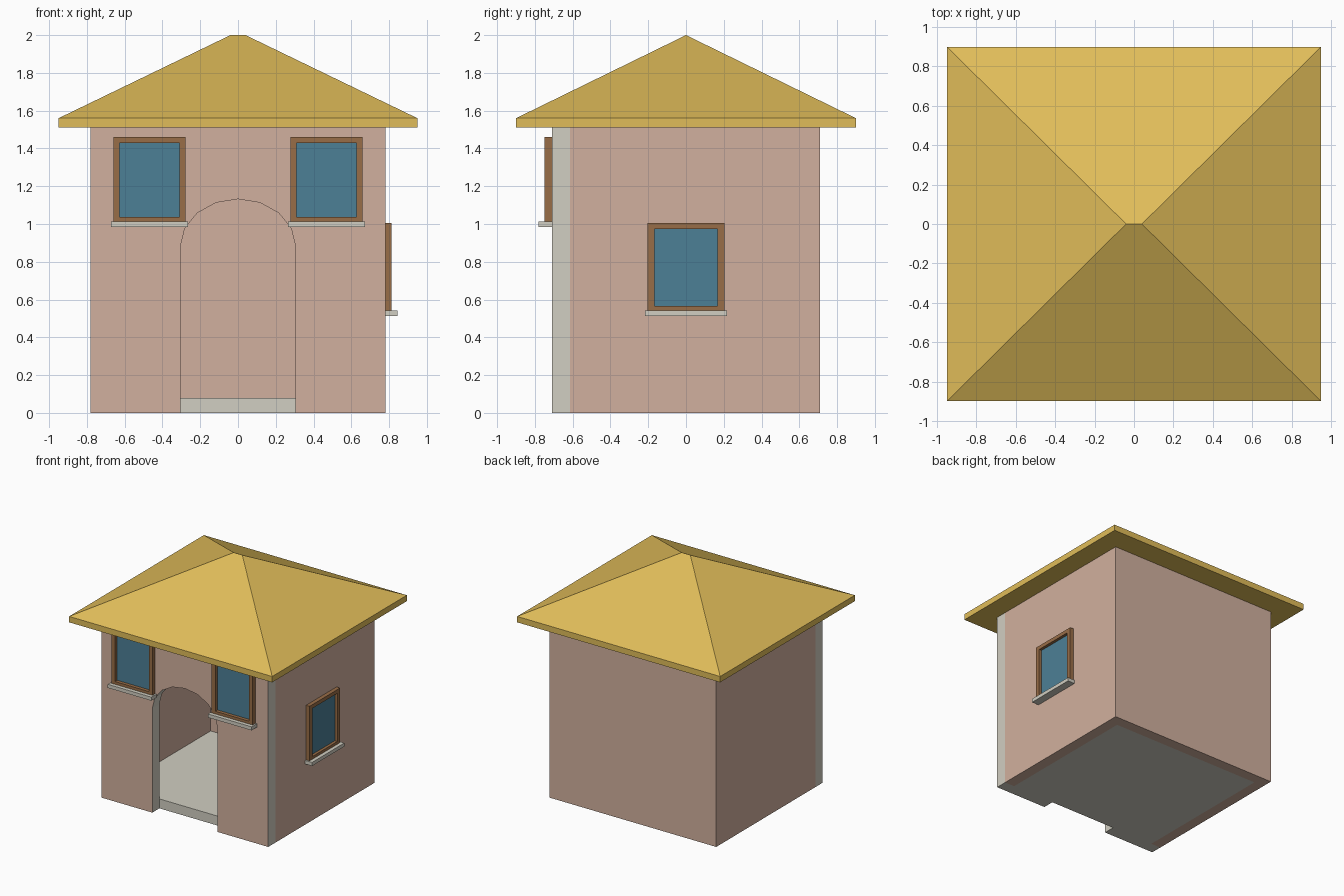
import bpy, bmesh, math
from mathutils import Vector, Matrix

if "Cube" in bpy.data.objects:
    bpy.data.objects.remove(bpy.data.objects["Cube"])


def srgb(r, g, b):
    return tuple((c / 12.92 if c <= 0.04045 else ((c + 0.055) / 1.055) ** 2.4) for c in (r, g, b)) + (1,)


def material(name, *rgb):
    m = bpy.data.materials.new(name)
    m.diffuse_color = srgb(*rgb)
    m.use_nodes = True
    m.node_tree.nodes["Principled BSDF"].inputs["Base Color"].default_value = m.diffuse_color
    return m


PINK = material("pink plaster", 0.82, 0.69, 0.62)
STONE = material("pale stone", 0.82, 0.81, 0.76)
ROOF = material("yellow roof", 0.88, 0.74, 0.35)
WOOD = material("brown wood", 0.60, 0.43, 0.28)
GLASS = material("blue glass", 0.30, 0.50, 0.59)

W, D, H, T = 0.78, 0.71, 1.51, 0.09      # half width, half depth, height, wall thickness
FRONT_IN = -0.615                        # inner plane of the front slab


def finish(bm, name, mats, matrix=None):
    bmesh.ops.recalc_face_normals(bm, faces=bm.faces)
    me = bpy.data.meshes.new(name)
    bm.to_mesh(me)
    bm.free()
    for m in mats:
        me.materials.append(m)
    ob = bpy.data.objects.new(name, me)
    if matrix:
        ob.matrix_world = matrix
    bpy.context.collection.objects.link(ob)
    return ob


def prism(bm, points, offset):
    """Extrude a closed 3D outline along an offset."""
    face = bm.faces.new([bm.verts.new(p) for p in points])
    ext = bmesh.ops.extrude_face_region(bm, geom=[face], use_keep_orig=True)
    bmesh.ops.translate(bm, vec=offset, verts=[v for v in ext["geom"] if isinstance(v, bmesh.types.BMVert)])


def box(name, lo, hi, mat, matrix=None):
    bm = bmesh.new()
    bmesh.ops.create_cube(bm, size=1)
    for v in bm.verts:
        v.co = Vector([(a + b) / 2 + c * (b - a) for a, b, c in zip(lo, hi, v.co)])
    return finish(bm, name, [mat], matrix)


# Side and back walls: one U-shaped plan, extruded up
bm = bmesh.new()
plan = [(-W, FRONT_IN), (-W, D), (W, D), (W, FRONT_IN),
        (W - T, FRONT_IN), (W - T, D - T), (T - W, D - T), (T - W, FRONT_IN)]
prism(bm, [(x, y, 0) for x, y in plan], (0, 0, H))
finish(bm, "side_and_back_walls", [PINK])

# Front slab with arched doorway: stone edges, pink front
bm = bmesh.new()
arch = [(0.305 * math.cos(a), 0.88 + 0.252 * math.sin(a)) for a in (math.pi * i / 8 for i in range(9))]
outline = [(W, 0), (W, H), (-W, H), (-W, 0), (-0.305, 0)] + arch[::-1] + [(0.305, 0)]
prism(bm, [(x, -D, z) for x, z in outline], (0, FRONT_IN + D, 0))
for f in bm.faces:
    f.material_index = int(all(v.co.y < -D + 0.001 for v in f.verts))
finish(bm, "front_wall", [STONE, PINK])

# Floor
box("floor", (T - W, FRONT_IN, 0), (W - T, D - T, 0.08), STONE)

# Hipped roof: eave slab rising to a short ridge
bm = bmesh.new()
rings = [[bm.verts.new((sx * 0.95, sy * 0.9, z)) for sx, sy in ((-1, -1), (1, -1), (1, 1), (-1, 1))]
         for z in (H, 1.56)]
left, right = (bm.verts.new((x, 0, 2)) for x in (-0.04, 0.04))
low, eave = rings
bm.faces.new(low)
for i in range(4):
    j = (i + 1) % 4
    bm.faces.new((low[i], low[j], eave[j], eave[i]))
bm.faces.new((eave[0], eave[1], right, left))
bm.faces.new((eave[1], eave[2], right))
bm.faces.new((eave[2], eave[3], left, right))
bm.faces.new((eave[3], eave[0], left))
finish(bm, "roof", [ROOF])


def window(name, matrix, w, gw, sw, z0, z1, g0, g1, depth, sill):
    """Window facing local -y, with its back on local y = 0."""
    # Frame: front ring bridged into a hollow border
    bm = bmesh.new()
    loops = []
    for hw, a, b in ((w, z0, z1), (gw, g0, g1)):
        for y in (0, -depth):
            loops.append([bm.verts.new((x, y, z)) for x, z in ((-hw, a), (hw, a), (hw, b), (-hw, b))])
    ob, of, ib, inf = loops
    for a, b in ((ob, of), (of, inf), (inf, ib), (ib, ob)):
        for i in range(4):
            j = (i + 1) % 4
            bm.faces.new((a[i], a[j], b[j], b[i]))
    finish(bm, name + "_frame", [WOOD], matrix)
    box(name + "_glass", (-gw, -0.009, g0), (gw, 0, g1), GLASS, matrix)
    box(name + "_sill", (-sw, -sill, z0 - 0.03), (sw, 0, z0), STONE, matrix)


# Two upper front windows and one on the right side
for side, s in (("left", -1), ("right", 1)):
    window("front_" + side + "_window", Matrix.Translation((s * 0.469, -D, 0)),
           0.191, 0.158, 0.204, 1.014, 1.46, 1.037, 1.43, 0.038, 0.07)
window("side_window", Matrix.Translation((W, 0, 0)) @ Matrix.Rotation(math.pi / 2, 4, 'Z'),
       0.204, 0.167, 0.216, 0.543, 1.005, 0.566, 0.973, 0.033, 0.064)
